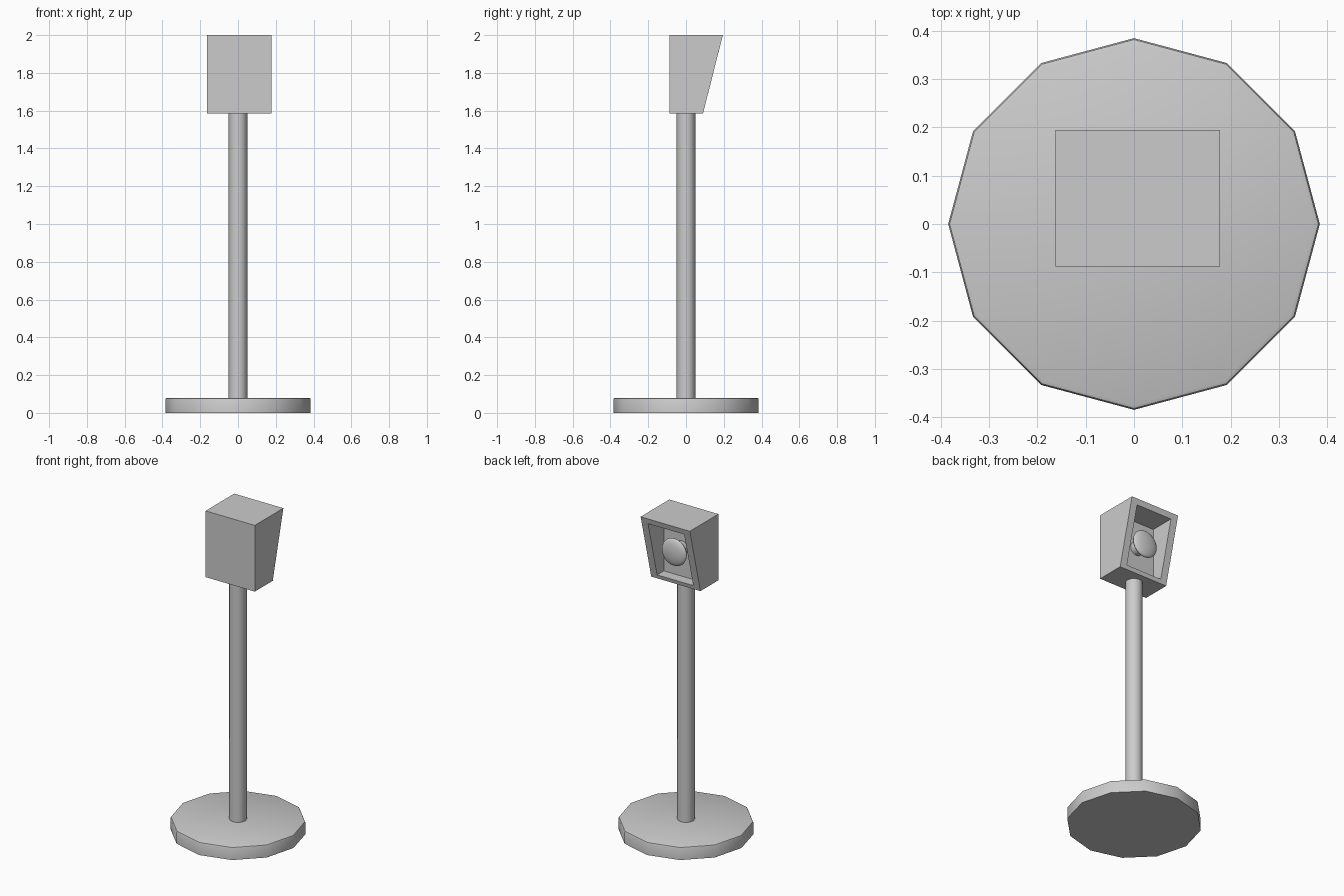
import bpy, bmesh, math

old = bpy.data.objects.get("Cube")
if old:
    bpy.data.objects.remove(old, do_unlink=True)

grey = bpy.data.materials.new("plain grey")
grey.use_nodes = True
colour = (0.6, 0.6, 0.6, 1)
grey.diffuse_color = colour
grey.node_tree.nodes["Principled BSDF"].inputs["Base Color"].default_value = colour


def finish(obj, name, angle=None):
    obj.name = name
    obj.data.materials.append(grey)
    if angle:
        bpy.ops.object.select_all(action="DESELECT")
        obj.select_set(True)
        bpy.context.view_layer.objects.active = obj
        bpy.ops.object.shade_smooth_by_angle(angle=math.radians(angle))
    return obj


def cylinder(name, sides, radius, length, centre, tilt=0, angle=40):
    bpy.ops.mesh.primitive_cylinder_add(vertices=sides, radius=radius, depth=length,
                                        location=centre, rotation=(tilt, 0, 0))
    return finish(bpy.context.object, name, angle)


# Round foot with a softened upper rim
foot = cylinder("foot", 12, 0.385, 0.08, (0, 0, 0.04), angle=None)
bm = bmesh.new()
bm.from_mesh(foot.data)
rim = [e for e in bm.edges if all(v.co.z > 0 for v in e.verts)]
bmesh.ops.bevel(bm, geom=rim, offset=0.01, segments=2, profile=0.5, affect="EDGES")
bm.to_mesh(foot.data)
bm.free()
bpy.context.view_layer.objects.active = foot
bpy.ops.object.shade_smooth_by_angle(angle=math.radians(35))

# Post
cylinder("post", 12, 0.05, 1.53, (0, 0, 0.825))

# Lamp housing: sloped box with a recessed opening at the back
LEFT, RIGHT, BOTTOM, TOP = -0.163, 0.178, 1.585, 2.0
FRONT, FLOOR = -0.088, 0.03


def slope(z):
    return 0.09 + 0.105 * (z - BOTTOM) / (TOP - BOTTOM)


bm = bmesh.new()


def ring(side, low, high, depth):
    corners = [(LEFT + side, BOTTOM + low), (RIGHT - side, BOTTOM + low),
               (RIGHT - side, TOP - high), (LEFT + side, TOP - high)]
    return [bm.verts.new((x, depth(z), z)) for x, z in corners]


rings = [ring(0, 0, 0, lambda z: FRONT), ring(0, 0, 0, slope),
         ring(0.045, 0.025, 0.035, slope), ring(0.045, 0.025, 0.035, lambda z: FLOOR)]
for a, b in zip(rings, rings[1:]):
    for i in range(4):
        j = (i + 1) % 4
        bm.faces.new((a[i], a[j], b[j], b[i]))
bm.faces.new(rings[0])
bm.faces.new(rings[-1])
bmesh.ops.recalc_face_normals(bm, faces=bm.faces)
mesh = bpy.data.meshes.new("housing")
bm.to_mesh(mesh)
bm.free()
housing = bpy.data.objects.new("housing", mesh)
bpy.context.collection.objects.link(housing)
finish(housing, "housing")

# Bulb: short neck and flattened lens
MIDDLE = (LEFT + RIGHT) / 2
cylinder("bulb_neck", 16, 0.042, 0.08, (MIDDLE, 0.06, 1.79), math.pi / 2)
bpy.ops.mesh.primitive_uv_sphere_add(segments=24, ring_count=12, radius=0.085,
                                     location=(MIDDLE, 0.105, 1.79), rotation=(math.pi / 2, 0, 0))
lens = bpy.context.object
lens.scale = (1, 1, 0.3)
finish(lens, "bulb_lens", 60)
